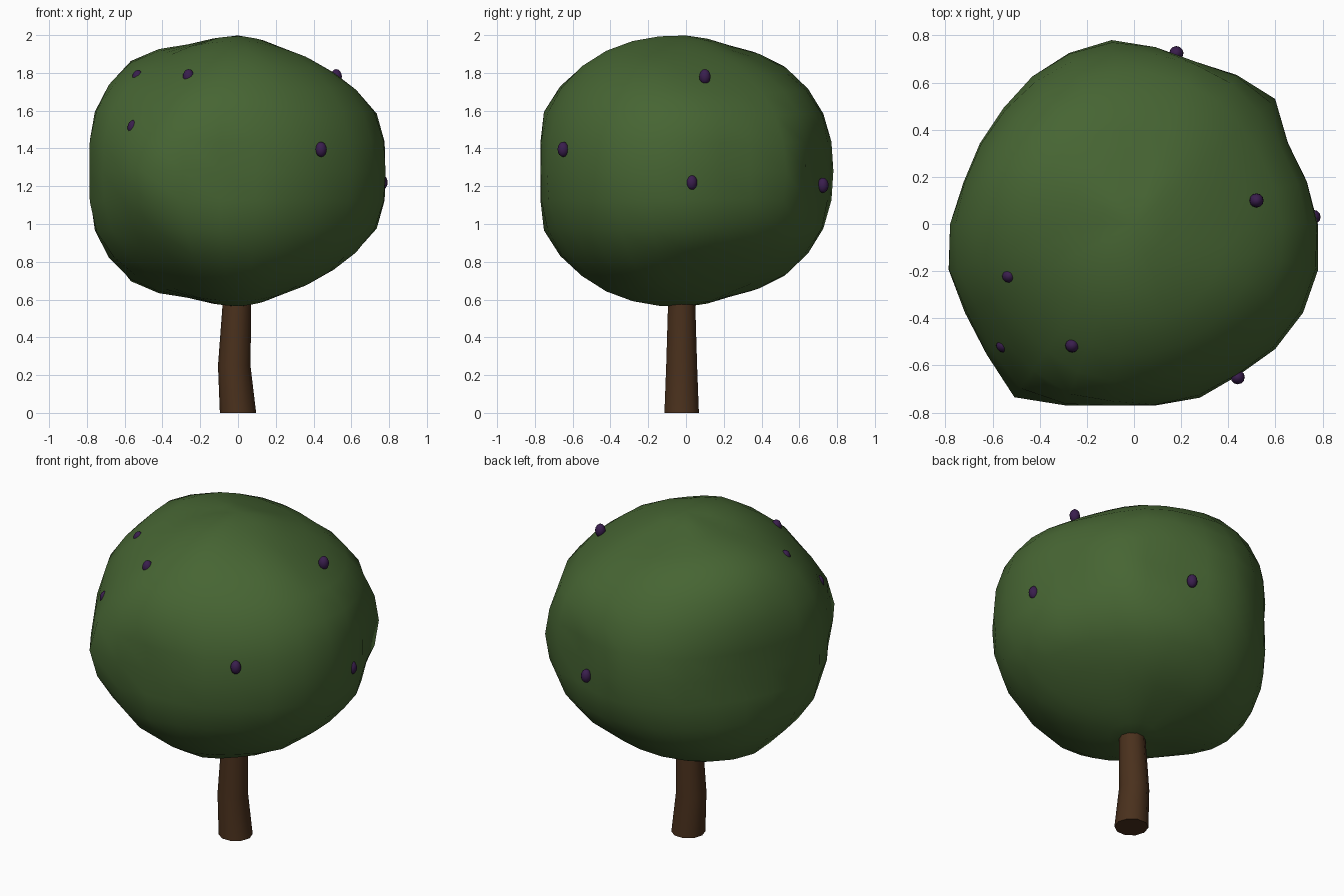
import bpy, bmesh, math
from mathutils import Vector

if "Cube" in bpy.data.objects:
    bpy.data.objects.remove(bpy.data.objects["Cube"])


def material(name, rgb):
    m = bpy.data.materials.new(name)
    m.diffuse_color = (*rgb, 1)
    m.use_nodes = True
    m.node_tree.nodes["Principled BSDF"].inputs["Base Color"].default_value = m.diffuse_color
    return m


GREEN = material("leaf green", (0.062, 0.130, 0.033))
BROWN = material("bark brown", (0.068, 0.030, 0.012))
PURPLE = material("dark purple", (0.042, 0.013, 0.075))


def finish(bm, name, mat, angle=60):
    bmesh.ops.recalc_face_normals(bm, faces=bm.faces)
    me = bpy.data.meshes.new(name)
    bm.to_mesh(me)
    bm.free()
    me.materials.append(mat)
    ob = bpy.data.objects.new(name, me)
    bpy.context.collection.objects.link(ob)
    bpy.ops.object.select_all(action='DESELECT')
    ob.select_set(True)
    bpy.context.view_layer.objects.active = ob
    bpy.ops.object.shade_smooth_by_angle(angle=math.radians(angle))
    return ob


def cubic(p0, p1, p2, p3, t):
    return p1 + 0.5 * t * (p2 - p0 + t * (2 * p0 - 5 * p1 + 4 * p2 - p3
                                          + t * (3 * (p1 - p2) + p3 - p0)))


def around(row, turn):
    """Radius at a fraction of a turn, from evenly spaced samples."""
    n = len(row)
    i = math.floor(turn * n)
    return cubic(*(row[(i + k) % n] for k in (-1, 0, 1, 2)), turn * n - i)


# Canopy radii around the compass, at elevations 0, 22.5, 45, 67.5, 90 degrees
ROWS = [
    [.78, .755, .738, .80, .768, .718, .755, .786, .776, .76, .731, .725, .73,
     .775, .81, .81, .835, .893, .823, .765, .775, .788, .78, .80, .81, .805],
    [.795, .76, .785, .785, .80, .79, .80, .835, .80, .835, .80, .795, .81],
    [.715, .70, .725, .745, .785, .815, .825, .785, .75, .775, .785, .765, .76],
    [.69, .685, .69, .69, .71, .73, .725, .715, .725, .74, .745, .725, .705],
    [.718],
]
CENTRE = Vector((0, 0, 1.28))


def canopy_radius(turn, elevation):
    e = min(abs(elevation) / (math.pi / 2), 1) * 4
    i = min(int(e), 3)
    pick = [around(ROWS[4 - abs(4 - abs(i + k))], turn) for k in (-1, 0, 1, 2)]
    return cubic(*pick, e - i)


# Canopy: a sphere pushed out and in by the radius table
SEG, RINGS = 26, 16
bm = bmesh.new()
bmesh.ops.create_uvsphere(bm, u_segments=SEG, v_segments=RINGS, radius=1)
for v in bm.verts:
    d = Vector((v.co.y, -v.co.x, v.co.z)).normalized()
    turn = (math.atan2(d.y, d.x) / math.tau) % 1
    v.co = CENTRE + d * canopy_radius(turn, math.asin(max(-1, min(1, d.z))))
finish(bm, "canopy", GREEN, 80)

# Trunk: tapered, slightly bent
bm = bmesh.new()
loops = []
for x, z, r in [(0, 0, .096), (-.02, .25, .086), (-.006, .57, .076), (0, .9, .065)]:
    loops.append([bm.verts.new((x + r * math.cos(a), -.023 + r * math.sin(a), z))
                  for a in (math.tau * k / 10 for k in range(10))])
for lo, hi in zip(loops, loops[1:]):
    for k in range(10):
        j = (k + 1) % 10
        bm.faces.new((lo[k], lo[j], hi[j], hi[k]))
bm.faces.new(loops[0])
bm.faces.new(loops[-1])
finish(bm, "trunk", BROWN, 50)

# Fruit: small upright ellipsoids, partly sunk in the leaves
FRUIT = [(-.53, -.22, 1.775), (-.555, -.515, 1.51), (-.262, -.515, 1.78),
         (.44, -.65, 1.395), (.52, .10, 1.78), (.762, .03, 1.22),
         (.18, .725, 1.205)]
for n, p in enumerate(FRUIT):
    bm = bmesh.new()
    bmesh.ops.create_uvsphere(bm, u_segments=12, v_segments=8, radius=1)
    for v in bm.verts:
        v.co = Vector(p) + Vector((v.co.x * .03, v.co.y * .03, v.co.z * .04))
    finish(bm, f"fruit_{n + 1}", PURPLE)
